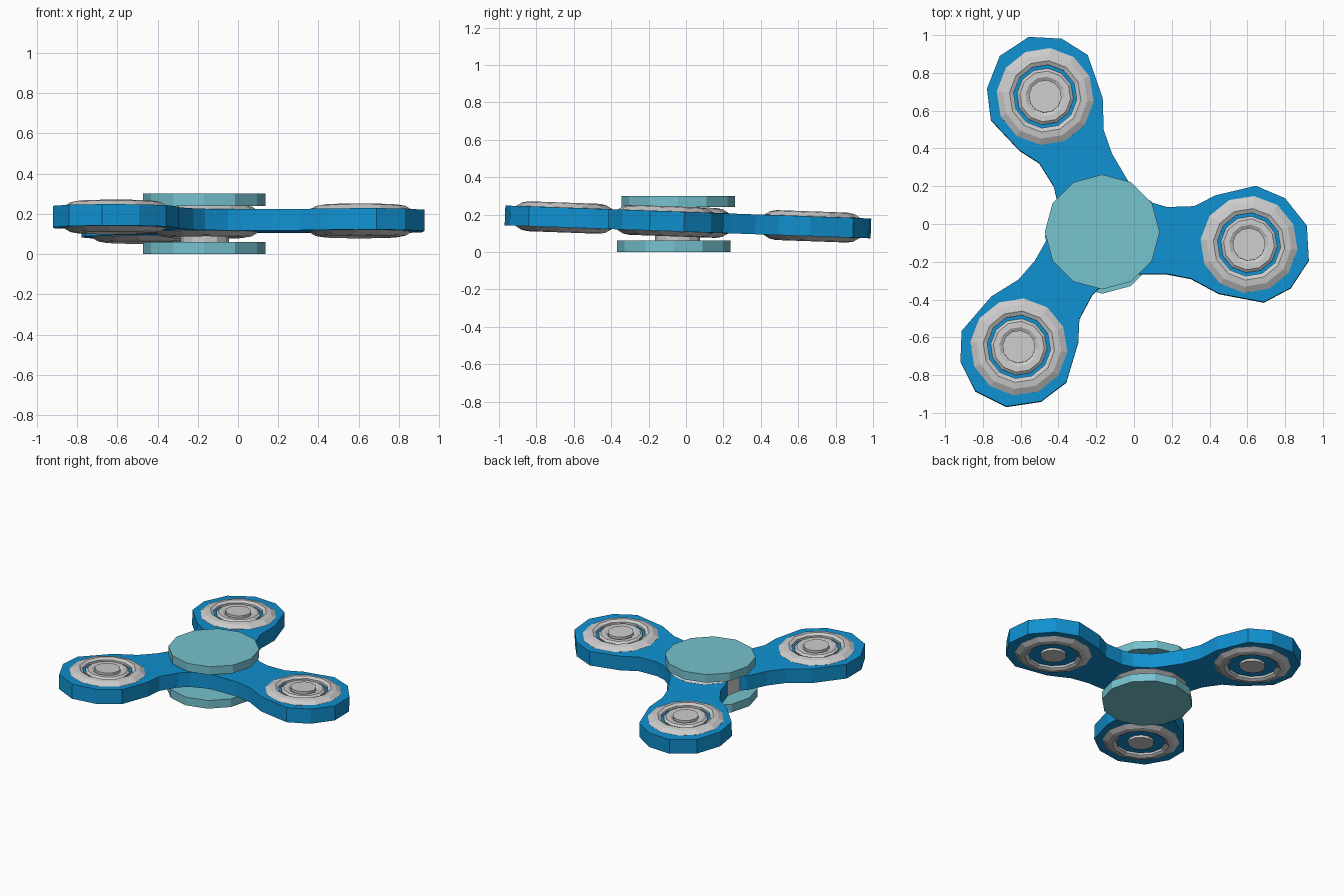
import bpy, bmesh, math
from mathutils import Matrix, Vector

if "Cube" in bpy.data.objects:
    bpy.data.objects.remove(bpy.data.objects["Cube"])

SIDES = 12
HALF = 0.053          # half thickness of the body
ARM = 0.77            # hub to weight distance
ARM_ANGLES = [math.radians(-6 + 120 * k) for k in range(3)]
# the spinning part leans slightly on its axle
TILT = Matrix.Translation((-0.157, -0.03, 0.162)) @ Matrix.Rotation(-0.0355, 4, 'X')


def material(name, color):
    m = bpy.data.materials.new(name)
    m.diffuse_color = color
    m.use_nodes = True
    m.node_tree.nodes["Principled BSDF"].inputs["Base Color"].default_value = m.diffuse_color
    return m


blue = material("blue", (0.005, 0.28, 0.63, 1))
teal = material("teal", (0.18, 0.54, 0.62, 1))


def finish(name, bm, matrix, mat=None):
    bmesh.ops.recalc_face_normals(bm, faces=bm.faces)
    mesh = bpy.data.meshes.new(name)
    bm.to_mesh(mesh)
    bm.free()
    ob = bpy.data.objects.new(name, mesh)
    ob.matrix_world = matrix
    if mat:
        mesh.materials.append(mat)
    bpy.context.collection.objects.link(ob)
    return ob


def ring(name, profile, matrix):
    """Sweep a closed (radius, z) profile around z."""
    bm = bmesh.new()
    loops = []
    for i in range(SIDES):
        a = 2 * math.pi * i / SIDES
        loops.append([bm.verts.new((r * math.cos(a), r * math.sin(a), z)) for r, z in profile])
    n = len(profile)
    for i in range(SIDES):
        p, q = loops[i], loops[(i + 1) % SIDES]
        for j in range(n):
            k = (j + 1) % n
            bm.faces.new((p[j], q[j], q[k], p[k]))
    return finish(name, bm, matrix)


def disc(name, radius, z0, z1, matrix, mat=None):
    bm = bmesh.new()
    bmesh.ops.create_cone(bm, cap_ends=True, segments=SIDES, radius1=radius, radius2=radius,
                          depth=z1 - z0, matrix=Matrix.Translation((0, 0, (z0 + z1) / 2))
                          @ Matrix.Rotation(math.pi / 2, 4, 'Z'))
    return finish(name, bm, matrix, mat)


# Three-armed body: one arm outline repeated, then extruded
arm = [(0.20, -0.217), (0.35, -0.20), (0.482, -0.211), (0.639, -0.275), (0.88, -0.295),
       (1.014, -0.205), (1.094, -0.049), (1.064, 0.132), (0.934, 0.264), (0.774, 0.313),
       (0.565, 0.24), (0.4615, 0.172), (0.318, 0.152), (0.241, 0.166)]
bm = bmesh.new()
outline = []
for k, a in enumerate(ARM_ANGLES):
    turn = Matrix.Rotation(a, 4, 'Z')
    gap = 0.21 if k == 1 else 0.265      # one notch is deeper and shows the bearing
    points = arm + [(gap * 0.5, gap * 0.866)]
    outline += [bm.verts.new(turn @ Vector((u, v, -HALF))) for u, v in points]
face = bm.faces.new(outline)
top = bmesh.ops.extrude_face_region(bm, geom=[face])
bmesh.ops.translate(bm, vec=(0, 0, 2 * HALF),
                    verts=[g for g in top["geom"] if isinstance(g, bmesh.types.BMVert)])
bmesh.ops.triangulate(bm, faces=[f for f in bm.faces if len(f.verts) > 4])
finish("body", bm, TILT, blue)

# Bulging bearing rings, inner rings and pins
outer = [(0.258, -0.054), (0.225, -0.074), (0.19, -0.08), (0.168, -0.068),
         (0.168, 0.068), (0.19, 0.08), (0.225, 0.074), (0.258, 0.054)]
inner = [(0.15, 0.04), (0.15, 0.06), (0.135, 0.072), (0.105, 0.072), (0.085, 0.06), (0.085, 0.04)]
for k, a in enumerate(ARM_ANGLES):
    spot = TILT @ Matrix.Rotation(a, 4, 'Z') @ Matrix.Translation((ARM, 0, 0))
    ring(f"weight_ring_{k + 1}", outer, spot)
    ring(f"weight_inner_ring_{k + 1}", inner, spot)
    disc(f"weight_pin_{k + 1}", 0.087, -0.07, 0.08, spot)
ring("hub_bearing", outer, TILT)

# Axle and the two finger caps
disc("axle", 0.12, 0.05, 0.25, Matrix.Translation((-0.165, -0.045, 0)))
disc("top_cap", 0.304, 0.24, 0.30, Matrix.Translation((-0.168, -0.042, 0)), teal)
disc("bottom_cap", 0.304, 0.0, 0.06, Matrix.Translation((-0.168, -0.065, 0)), teal)
